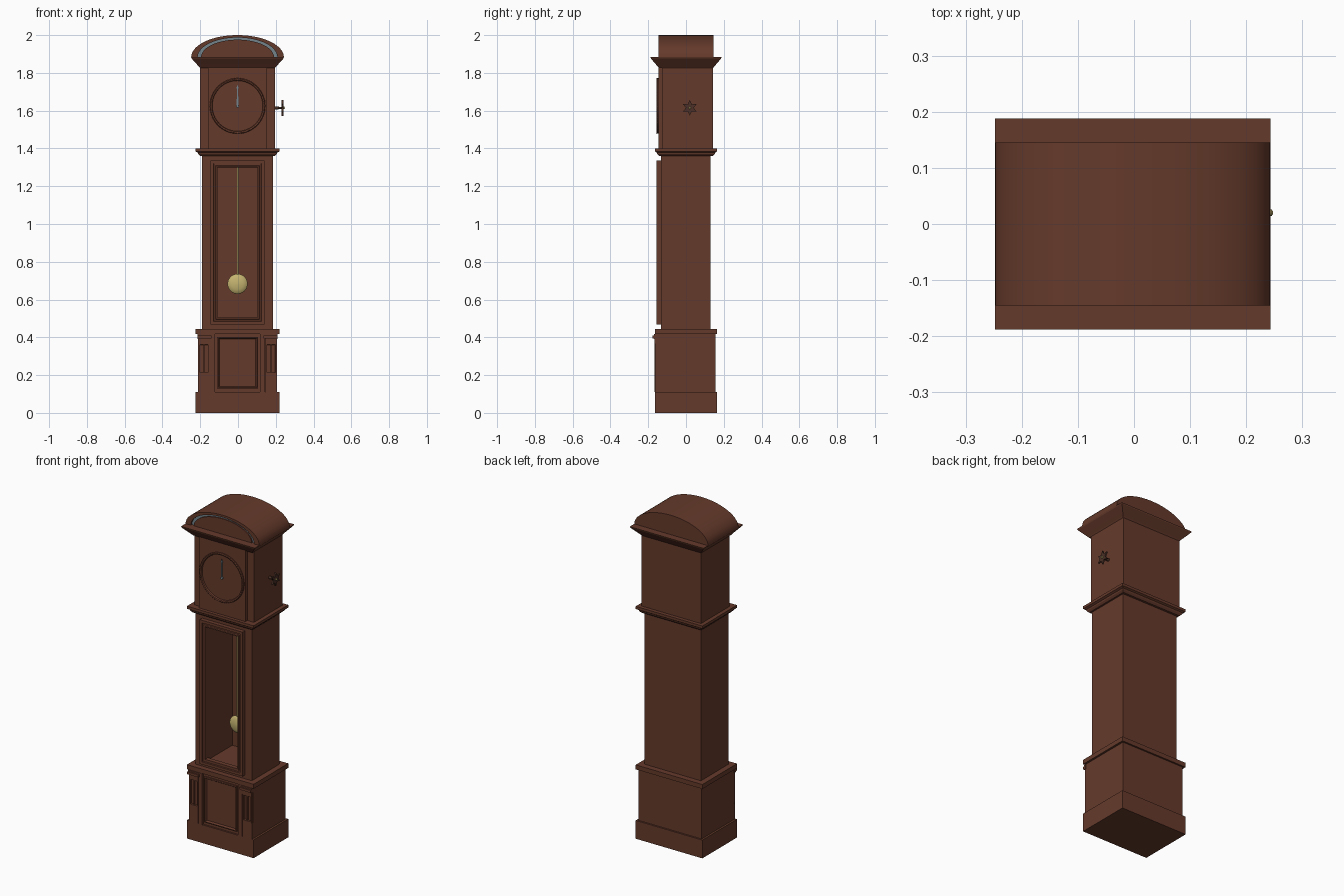
import bpy, bmesh, math
from mathutils import Matrix, Vector

if "Cube" in bpy.data.objects:
    bpy.data.objects.remove(bpy.data.objects["Cube"])

CX = -0.0025  # case centre; the crank fills the remainder on the right


def material(name, rgb):
    m = bpy.data.materials.new(name)
    m.diffuse_color = (*rgb, 1)
    m.use_nodes = True
    m.node_tree.nodes["Principled BSDF"].inputs["Base Color"].default_value = m.diffuse_color
    return m


WOOD = material("mahogany", (0.13, 0.042, 0.024))
BRASS = material("brass", (0.55, 0.45, 0.16))
STEEL = material("steel", (0.17, 0.23, 0.26))
DARK = material("dark_wood", (0.07, 0.03, 0.02))


def finish(name, bm, mat=WOOD, smooth=False):
    bmesh.ops.recalc_face_normals(bm, faces=bm.faces[:])
    me = bpy.data.meshes.new(name)
    bm.to_mesh(me)
    bm.free()
    ob = bpy.data.objects.new(name, me)
    bpy.context.collection.objects.link(ob)
    me.materials.append(mat)
    if smooth:
        bpy.ops.object.select_all(action='DESELECT')
        ob.select_set(True)
        bpy.context.view_layer.objects.active = ob
        bpy.ops.object.shade_smooth_by_angle(angle=math.radians(35))
    return ob


def skin(bm, loops, closed=False):
    """Bridge equal-length closed loops of points; cap the ends unless closed."""
    rings = [[bm.verts.new(p) for p in loop] for loop in loops]
    for a, b in zip(rings, rings[1:] + (rings[:1] if closed else [])):
        n = len(a)
        for i in range(n):
            bm.faces.new((a[i], a[(i + 1) % n], b[(i + 1) % n], b[i]))
    if not closed:
        bm.faces.new(rings[0])
        bm.faces.new(rings[-1])


def stack(name, rows, mat=WOOD):
    """Solid lofted from rectangles: rows of (z, half width, y front, y back)."""
    bm = bmesh.new()
    skin(bm, [[(CX - h, f, z), (CX + h, f, z), (CX + h, b, z), (CX - h, b, z)]
              for z, h, f, b in rows])
    return finish(name, bm, mat)


def box(name, x0, x1, y0, y1, z0, z1, mat=WOOD, mirror=False):
    bm = bmesh.new()
    for s in ((1, -1) if mirror else (1,)):
        a, b = sorted((s * x0, s * x1))
        skin(bm, [[(CX + a, y0, z), (CX + b, y0, z), (CX + b, y1, z), (CX + a, y1, z)]
                  for z in (z0, z1)])
    return finish(name, bm, mat)


def frame(name, section, x0, x1, z0, z1, mirror=False):
    """Rectangular frame; section is a closed profile of (inset, y)."""
    bm = bmesh.new()
    for s in ((1, -1) if mirror else (1,)):
        skin(bm, [[(CX + s * (x0 + i), y, z0 + i), (CX + s * (x1 - i), y, z0 + i),
                   (CX + s * (x1 - i), y, z1 - i), (CX + s * (x0 + i), y, z1 - i)]
                  for i, y in section], closed=True)
    return finish(name, bm)


def lathe(name, section, centre, axis, mat=WOOD, n=48, closed=False):
    """Revolve (radius, offset along axis) rows around the x or y axis."""
    bm = bmesh.new()
    loops = []
    for r, d in section:
        ring = []
        for k in range(n):
            u, v = r * math.cos(math.tau * k / n), r * math.sin(math.tau * k / n)
            p = Vector((u, d, v)) if axis == 'Y' else Vector((d, u, v))
            ring.append(Vector(centre) + p)
        loops.append(ring)
    skin(bm, loops, closed)
    return finish(name, bm, mat, True)


def arc(rx, rz, z, y, n=28):
    return [(CX + rx * math.cos(math.pi * k / n), y, z + rz * math.sin(math.pi * k / n))
            for k in range(n + 1)]


def arch(name, rx, rz, z, y0, y1, inner=None, mat=WOOD):
    """Half-elliptical slab, or a curved band when an inner ellipse is given."""
    bm = bmesh.new()
    if inner is None:
        skin(bm, [arc(rx, rz, z, y0), arc(rx, rz, z, y1)])
    else:
        quads = zip(arc(rx, rz, z, y0), arc(rx, rz, z, y1),
                    arc(*inner, z, y1), arc(*inner, z, y0))
        skin(bm, [list(q) for q in quads])
    return finish(name, bm, mat, True)


# Base
box("plinth", -0.222, 0.222, -0.165, 0.165, 0, 0.11)
box("base_body", -0.21, 0.21, -0.155, 0.155, 0.11, 0.418)
box("base_top", -0.222, 0.222, -0.165, 0.165, 0.418, 0.445)
box("base_strips", 0.12, 0.145, -0.166, -0.155, 0.11, 0.418, mirror=True)
frame("base_panel_moulding", [(0, -0.155), (0, -0.164), (0.006, -0.166), (0.012, -0.157), (0.012, -0.155)],
      -0.108, 0.108, 0.128, 0.402)
box("pilaster_caps", 0.14, 0.212, -0.17, -0.155, 0.39, 0.418, mirror=True)
box("pilaster_cap_beads", 0.138, 0.212, -0.178, -0.155, 0.395, 0.41, mirror=True)
box("pilaster_necks", 0.147, 0.208, -0.166, -0.155, 0.368, 0.39, mirror=True)
frame("pilaster_panels", [(0, -0.155), (0, -0.165), (0.008, -0.165), (0.01, -0.155)],
      0.147, 0.208, 0.205, 0.37, mirror=True)
box("pilaster_reeds", 0.174, 0.181, -0.163, -0.155, 0.21, 0.365, mirror=True)
box("pilaster_feet", 0.147, 0.21, -0.165, -0.155, 0.11, 0.205, mirror=True)

# Hollow trunk with open door
bm = bmesh.new()
skin(bm, [[(CX - x, y, a), (CX + x, y, a), (CX + x, y, b), (CX - x, y, b)] for x, y, a, b in
          ((0.105, -0.133, 0.492, 1.315), (0.188, -0.133, 0.445, 1.36),
           (0.188, 0.1, 0.445, 1.36), (0.105, 0.1, 0.492, 1.315))], closed=True)
finish("trunk_shell", bm)
box("trunk_back", -0.188, 0.188, 0.1, 0.13, 0.445, 1.36)
frame("trunk_door", [(0, -0.133), (0, -0.157), (0.016, -0.157), (0.018, -0.15), (0.026, -0.15),
                     (0.029, -0.156), (0.036, -0.156), (0.038, -0.133)], -0.143, 0.143, 0.468, 1.337)

# Pendulum
box("pendulum_rod", -0.004, 0.004, -0.004, 0.004, 0.70, 1.315, BRASS)
lathe("pendulum_bob", [(0.006, -0.016), (0.03, -0.013), (0.046, -0.007), (0.053, 0),
                       (0.046, 0.007), (0.03, 0.013), (0.006, 0.016)], (CX, 0, 0.683), 'Y', BRASS)

# Hood
stack("waist_moulding", [(1.36, 0.198, -0.143, 0.143), (1.37, 0.208, -0.152, 0.152), (1.378, 0.21, -0.155, 0.155),
                         (1.384, 0.222, -0.165, 0.165), (1.4, 0.222, -0.165, 0.165)])
box("hood_body", -0.198, 0.198, -0.128, 0.143, 1.4, 1.83)
box("hood_door", -0.155, 0.155, -0.146, -0.128, 1.4, 1.83)
stack("hood_cornice", [(1.825, 0.198, -0.143, 0.143), (1.832, 0.203, -0.148, 0.148), (1.846, 0.216, -0.16, 0.16),
                       (1.876, 0.243, -0.186, 0.186), (1.883, 0.2455, -0.188, 0.188)])
arch("arched_top", 0.2455, 0.117, 1.883, -0.128, 0.145)
arch("arch_rim", 0.2455, 0.117, 1.883, -0.145, -0.128, (0.211, 0.104))
arch("arch_inlay", 0.211, 0.104, 1.883, -0.134, -0.128, (0.193, 0.093), STEEL)
arch("arch_tympanum", 0.193, 0.093, 1.883, -0.142, -0.128)

# Dial
DIAL = (CX, 0, 1.625)
lathe("dial_ring", [(0.147, -0.144), (0.147, -0.152), (0.143, -0.157), (0.136, -0.155), (0.133, -0.144)],
      DIAL, 'Y', n=64, closed=True)
bm = bmesh.new()
for k in range(60):
    a = math.tau * k / 60
    pos = (CX + 0.144 * math.cos(a), -0.154, 1.625 + 0.144 * math.sin(a))
    bmesh.ops.create_icosphere(bm, subdivisions=1, radius=0.004, matrix=Matrix.Translation(pos))
finish("dial_beads", bm, WOOD, True)
bm = bmesh.new()
skin(bm, [[(CX - 0.005, y, 1.618), (CX + 0.005, y, 1.618), (CX + 0.003, y, 1.715), (CX + 0.006, y, 1.72),
           (CX, y, 1.738), (CX - 0.006, y, 1.72), (CX - 0.003, y, 1.715)] for y in (-0.153, -0.149)])
finish("clock_hand", bm, STEEL)
lathe("hand_hub", [(0.007, -0.155), (0.007, -0.145)], (CX, 0, 1.623), 'Y', STEEL, 16)

# Side winding crank: shaft, six-pointed wheel and cap
AXLE = (0, 0.02, 1.615)
lathe("crank_shaft", [(0.008, 0.19), (0.008, 0.215), (0.005, 0.218), (0.005, 0.242)], AXLE, 'X', DARK, 16)
lathe("crank_cap", [(0.006, 0.238), (0.006, 0.245), (0.003, 0.2475)], AXLE, 'X', BRASS, 16)
bm = bmesh.new()
star = [(0.042 if k % 2 == 0 else 0.021, math.pi * k / 6 + math.pi / 2) for k in range(12)]
skin(bm, [[(x, 0.02 + r * math.cos(a), 1.615 + r * math.sin(a)) for r, a in star] for x in (0.231, 0.24)])
finish("crank_wheel", bm, DARK)
